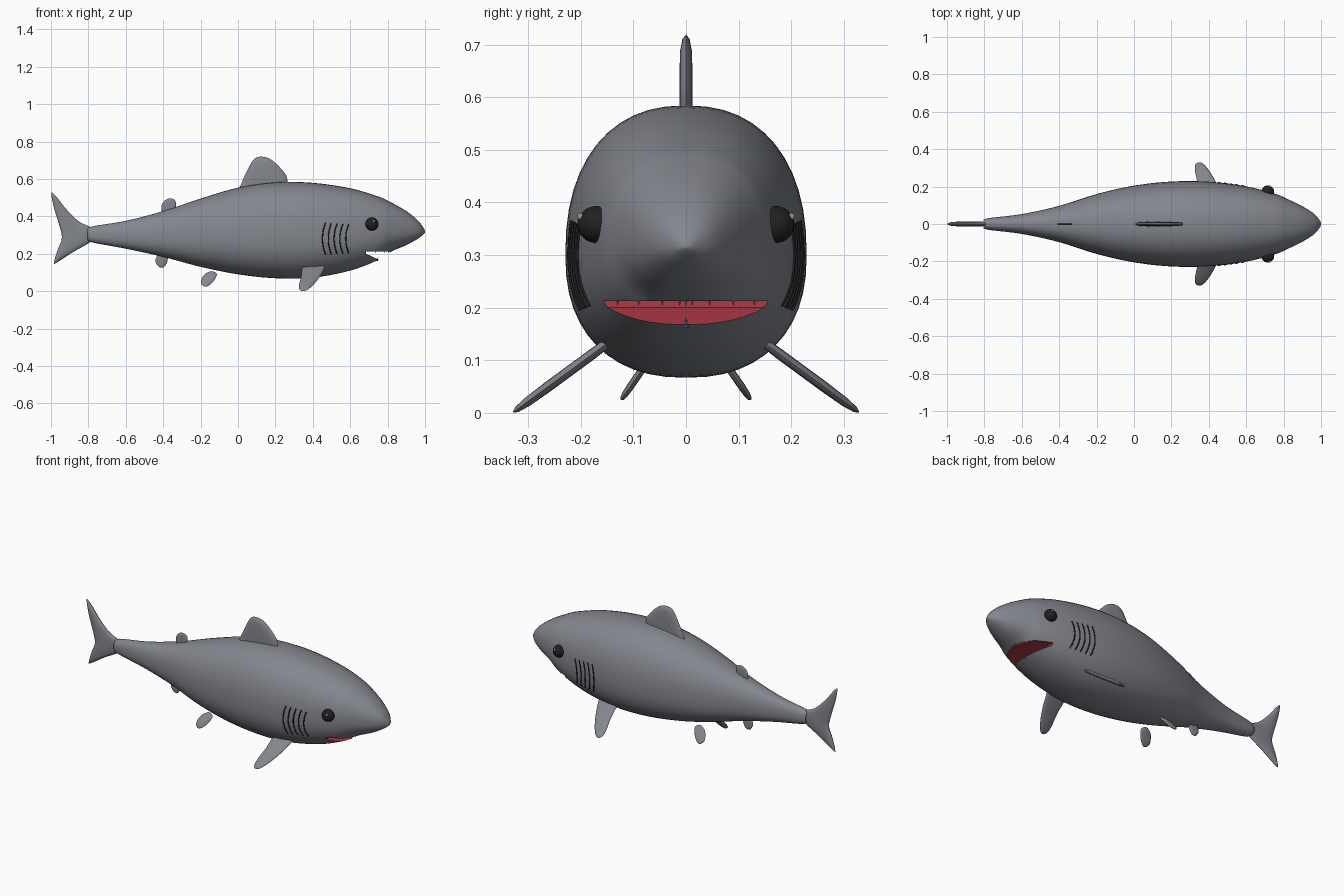
import bpy, bmesh, math
from mathutils import Vector

if "Cube" in bpy.data.objects:
    bpy.data.objects.remove(bpy.data.objects["Cube"], do_unlink=True)


def material(name, rgb):
    m = bpy.data.materials.new(name)
    m.use_nodes = True
    m.diffuse_color = (*rgb, 1)
    m.node_tree.nodes["Principled BSDF"].inputs["Base Color"].default_value = (*rgb, 1)
    return m


GREY = material("skin grey", (0.23, 0.24, 0.27))
RED = material("mouth red", (0.42, 0.04, 0.06))
BLACK = material("eye black", (0.015, 0.015, 0.016))
GLINT = material("eye glint grey", (0.3, 0.3, 0.32))


def finish(name, bm, mats, smooth=True):
    bmesh.ops.recalc_face_normals(bm, faces=bm.faces)
    me = bpy.data.meshes.new(name)
    bm.to_mesh(me)
    bm.free()
    ob = bpy.data.objects.new(name, me)
    bpy.context.collection.objects.link(ob)
    for m in mats:
        me.materials.append(m)
    if smooth:
        smooth_shade(ob)
    return ob


def smooth_shade(ob):
    bpy.ops.object.select_all(action="DESELECT")
    ob.select_set(True)
    bpy.context.view_layer.objects.active = ob
    bpy.ops.object.shade_smooth_by_angle(angle=math.radians(40))


def spline(pts, steps, closed=False):
    """Catmull-Rom curve through points of any dimension."""
    n, out = len(pts), []
    get = (lambda i: pts[i % n]) if closed else (lambda i: pts[max(0, min(n - 1, i))])
    for i in range(n if closed else n - 1):
        for k in range(steps):
            t = k / steps
            out.append([0.5 * (2 * b + (c - a) * t + (2 * a - 5 * b + 4 * c - d) * t * t
                               + (3 * b - a - 3 * c + d) * t ** 3)
                        for a, b, c, d in zip(get(i - 1), get(i), get(i + 1), get(i + 2))])
    if not closed:
        out.append(list(pts[-1]))
    return out


def bridge(bm, a, b):
    for i in range(len(a)):
        j = (i + 1) % len(a)
        bm.faces.new((a[i], a[j], b[j], b[i]))


# Body sections: x, top, bottom, half width
STATIONS = spline([
    (-0.80, 0.325, 0.285, 0.015), (-0.785, 0.345, 0.262, 0.03), (-0.6, 0.376, 0.227, 0.053),
    (-0.4, 0.428, 0.183, 0.097), (-0.2, 0.495, 0.13, 0.16), (0, 0.553, 0.09, 0.205),
    (0.2, 0.582, 0.069, 0.227), (0.4, 0.579, 0.072, 0.226), (0.6, 0.55, 0.11, 0.201),
    (0.75, 0.506, 0.167, 0.163), (0.82, 0.474, 0.212, 0.134), (0.9, 0.428, 0.246, 0.095),
    (0.96, 0.38, 0.279, 0.057), (0.99, 0.342, 0.302, 0.024), (1.0, 0.32, 0.313, 0.005)], 5)
POWER = 2.3


def section(x):
    for p, q in zip(STATIONS, STATIONS[1:]):
        if p[0] <= x <= q[0]:
            t = (x - p[0]) / (q[0] - p[0])
            x, top, bot, w = [a + (b - a) * t for a, b in zip(p, q)]
            return top, bot, bot + 0.45 * (top - bot), w


def side_y(x, z):
    top, bot, mid, w = section(x)
    h = (top - mid) if z > mid else (mid - bot)
    return w * max(0, 1 - (abs(z - mid) / h) ** POWER) ** (1 / POWER)


def belly_z(x, y):
    top, bot, mid, w = section(x)
    return mid - (mid - bot) * max(0, 1 - (abs(y) / w) ** POWER) ** (1 / POWER)


bm = bmesh.new()
rings, SIDES = [], 48
for x, top, bot, w in STATIONS:
    mid = bot + 0.45 * (top - bot)
    ring = []
    for i in range(SIDES):
        a = 2 * math.pi * i / SIDES
        c, s = math.cos(a), math.sin(a)
        h = top - mid if s > 0 else mid - bot
        ring.append(bm.verts.new((x, w * math.copysign(abs(c) ** (2 / POWER), c),
                                  mid + h * math.copysign(abs(s) ** (2 / POWER), s))))
    rings.append(ring)
for a, b in zip(rings, rings[1:]):
    bridge(bm, a, b)
bm.faces.new(rings[0])
bm.faces.new(rings[-1])
body = finish("body", bm, [GREY, RED], smooth=False)

# Mouth: a wedge cut across the snout, red inside
BACK, ROOF = 0.685, 0.213
floor = lambda x: 0.2 - 0.48 * (x - BACK)
bm = bmesh.new()
outline = [(BACK, floor(BACK)), (0.9, floor(0.9)), (0.9, ROOF), (BACK, ROOF)]
ends = [[bm.verts.new((x, y, z)) for x, z in outline] for y in (-0.3, 0.3)]
bridge(bm, *ends)
for e in ends:
    bm.faces.new(e)
for f in bm.faces:
    f.material_index = 1
cutter = finish("mouth_cutter", bm, [GREY, RED], smooth=False)
cutter.hide_render = True
mod = body.modifiers.new("mouth", "BOOLEAN")
mod.object, mod.operation, mod.solver = cutter, "DIFFERENCE", "EXACT"
bpy.ops.object.select_all(action="DESELECT")
bpy.context.view_layer.objects.active = body
body.select_set(True)
bpy.ops.object.modifier_apply(modifier=mod.name)
bpy.data.objects.remove(cutter, do_unlink=True)
smooth_shade(body)


# Teeth along the lips
def lip_x(y, height):
    x = BACK
    while x < 0.9 and belly_z(x, y) < height(x):
        x += 0.002
    return x


def tooth(name, y, height, down):
    x = lip_x(y, height) - 0.008
    bm = bmesh.new()
    bmesh.ops.create_cone(bm, cap_ends=True, segments=8, radius1=0.005, radius2=0.0005, depth=0.018)
    for v in bm.verts:
        v.co = Vector((x, y, height(x))) + v.co * (-1 if down else 1)
    finish(name, bm, [GREY])


for y in (0, 0.012, -0.012, 0.045, -0.045, 0.09, -0.09, 0.13, -0.13):
    tooth("upper_tooth", y, lambda x: ROOF, True)
tooth("lower_tooth", 0, floor, False)


# Fins: a smooth outline swelling to a lens
def fin(name, pts, centre, thick, origin=(0, 0, 0), up=(0, 0, 1)):
    up, origin, side = Vector(up).normalized(), Vector(origin), Vector((1, 0, 0))
    normal = side.cross(up)
    curve = spline(pts, 5, closed=True)
    bm = bmesh.new()

    def ring(scale, t):
        return [bm.verts.new(origin + side * (centre[0] + (u - centre[0]) * scale)
                             + up * (centre[1] + (v - centre[1]) * scale) + normal * t)
                for u, v in curve]

    edge = ring(1, 0)
    for s in (-1, 1):
        last = edge
        for scale, t in ((0.93, 0.55), (0.75, 0.88), (0.4, 1)):
            new = ring(scale, s * thick * t)
            bridge(bm, last, new)
            last = new
        bm.faces.new(last)
    return finish(name, bm, [GREY])


fin("dorsal_fin", [(0.015, 0.54), (0.018, 0.575), (0.05, 0.645), (0.085, 0.705), (0.125, 0.719),
                   (0.175, 0.705), (0.23, 0.655), (0.262, 0.607), (0.25, 0.56), (0.14, 0.53)],
    (0.13, 0.6), 0.0125)
fin("second_dorsal_fin", [(-0.405, 0.42), (-0.408, 0.46), (-0.385, 0.489), (-0.355, 0.495),
                          (-0.334, 0.48), (-0.335, 0.44), (-0.37, 0.41)], (-0.37, 0.455), 0.006)
fin("anal_fin", [(-0.435, 0.185), (-0.44, 0.155), (-0.42, 0.128), (-0.395, 0.13),
                 (-0.378, 0.16), (-0.378, 0.195), (-0.41, 0.205)], (-0.41, 0.165), 0.006)
fin("tail_fin", [(-0.998, 0.524), (-0.975, 0.51), (-0.92, 0.44), (-0.85, 0.372), (-0.785, 0.34),
                 (-0.765, 0.302), (-0.79, 0.262), (-0.88, 0.21), (-0.965, 0.155), (-0.984, 0.152),
                 (-0.965, 0.22), (-0.942, 0.285), (-0.958, 0.36), (-0.985, 0.45)],
    (-0.88, 0.3), 0.013)

for s, label in ((1, "left"), (-1, "right")):
    fin(label + "_pectoral_fin",
        [(0.35, -0.03), (0.338, 0.08), (0.325, 0.165), (0.333, 0.203), (0.358, 0.209),
         (0.387, 0.18), (0.425, 0.11), (0.455, 0.03), (0.465, -0.03), (0.41, -0.045)],
        (0.39, 0.07), 0.01, (0, s * 0.16, 0.125), (0, s * 0.17, -0.125))
    fin(label + "_pelvic_fin",
        [(-0.195, 0.02), (-0.197, 0.05), (-0.172, 0.068), (-0.14, 0.045), (-0.115, 0),
         (-0.118, -0.022), (-0.145, -0.032), (-0.178, -0.012)],
        (-0.157, 0.018), 0.007, (0, s * 0.085, 0.08), (0, s * 0.04, -0.058))

    # Eyes
    for part, centre, radius, mat in (("_eye", (0.715, 0.171, 0.358), 0.035, BLACK),
                                      ("_eye_glint", (0.725, 0.2, 0.373), 0.007, GLINT)):
        bm = bmesh.new()
        bmesh.ops.create_uvsphere(bm, u_segments=24, v_segments=16, radius=radius)
        bmesh.ops.translate(bm, verts=bm.verts, vec=(centre[0], s * centre[1], centre[2]))
        finish(label + part, bm, [mat])

    # Gill slits: thin dark lines bowed toward the tail
    gill = bpy.data.curves.new(label + "_gills", "CURVE")
    gill.dimensions, gill.bevel_depth, gill.bevel_resolution = "3D", 0.0032, 1
    for k in range(5):
        line = gill.splines.new("POLY")
        line.points.add(12)
        for i, p in enumerate(line.points):
            t = i / 6 - 1
            x = 0.452 + 0.031 * k + 0.016 * t * t
            z = 0.28 + (0.085 - 0.002 * k) * t
            p.co = (x, s * (side_y(x, z) + 0.0005), z, 1)
    ob = bpy.data.objects.new(label + "_gills", gill)
    gill.materials.append(BLACK)
    bpy.context.collection.objects.link(ob)
